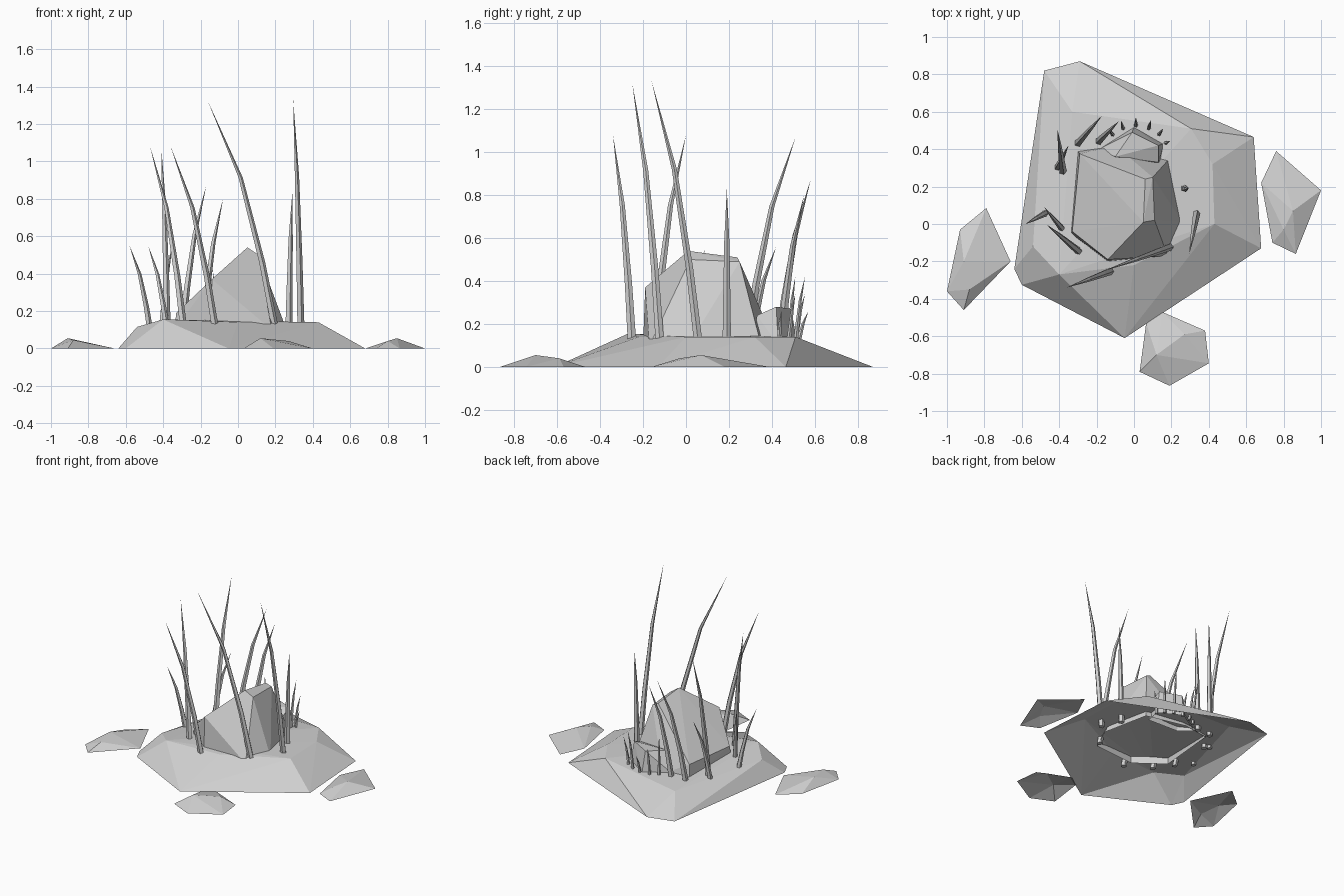
import bpy
import bmesh
import math
from mathutils import Vector

cube = bpy.data.objects.get("Cube")
if cube:
    bpy.data.objects.remove(cube, do_unlink=True)

grey = bpy.data.materials.new("stone_grey")
grey.use_nodes = True
colour = (0.64, 0.64, 0.64, 1.0)
grey.diffuse_color = colour
grey.node_tree.nodes["Principled BSDF"].inputs["Base Color"].default_value = colour


def finish(name, bm):
    mesh = bpy.data.meshes.new(name)
    bm.to_mesh(mesh)
    bm.free()
    mesh.materials.append(grey)
    obj = bpy.data.objects.new(name, mesh)
    bpy.context.scene.collection.objects.link(obj)
    return obj


def rock(name, outline, floor, crown):
    """Faceted rock: hull of a flat outline and crown points, open underneath."""
    bm = bmesh.new()
    for x, y in outline:
        bm.verts.new((x, y, floor))
    for point in crown:
        bm.verts.new(point)
    hull = bmesh.ops.convex_hull(bm, input=bm.verts[:])
    spare = {g for key in ("geom_interior", "geom_unused") for g in hull[key]
             if isinstance(g, bmesh.types.BMVert)}
    bmesh.ops.delete(bm, geom=list(spare), context="VERTS")
    bmesh.ops.recalc_face_normals(bm, faces=bm.faces[:])
    bm.normal_update()
    bottom = [f for f in bm.faces if all(abs(v.co.z - floor) < 1e-5 for v in f.verts)]
    bmesh.ops.delete(bm, geom=bottom, context="FACES")
    return finish(name, bm)


def reed(name, base, tip, height, radius=0.021, sides=5):
    """Tapered stalk that leans more and more towards its tip."""
    start = Vector((*base, 0.09))
    lean = Vector((*tip, height)) - start
    # Height share, lean share and thickness share of each ring
    stations = ((0, 0, 1), (0.3, 0.2, 0.85), (0.67, 0.52, 0.6))
    bm = bmesh.new()
    rings = []
    for up, out, thick in stations:
        centre = start + Vector((lean.x * out, lean.y * out, lean.z * up))
        ring = []
        for i in range(sides):
            a = math.tau * i / sides
            offset = Vector((math.cos(a), math.sin(a), 0)) * radius * thick
            ring.append(bm.verts.new(centre + offset))
        rings.append(ring)
    point = bm.verts.new(start + lean)
    bm.faces.new(rings[0][::-1])
    for i in range(sides):
        j = (i + 1) % sides
        for low, high in zip(rings, rings[1:]):
            bm.faces.new((low[i], low[j], high[j], high[i]))
        bm.faces.new((rings[-1][i], rings[-1][j], point))
    return finish(name, bm)


# Broad mound with a flat top
rock("mound",
     [(-0.48, 0.82), (-0.29, 0.87), (0.64, 0.465), (0.68, -0.13),
      (-0.05, -0.61), (-0.6, -0.325), (-0.64, -0.24)], 0,
     [(-0.54, -0.12, 0.115), (-0.4, -0.27, 0.155), (0, -0.22, 0.14),
      (0.43, 0, 0.14), (0.42, 0.32, 0.14), (0.305, 0.51, 0.14), (-0.33, 0.6, 0.1)])

# Large slanted boulder
rock("boulder",
     [(-0.34, -0.05), (-0.3, 0.39), (-0.1, 0.42), (0.19, 0.35),
      (0.26, 0.01), (0.18, -0.17), (-0.14, -0.2)], 0.1,
     [(0.05, 0.01, 0.54), (0.06, 0.24, 0.51), (0.11, 0.02, 0.5), (0.1, 0.25, 0.49),
      (-0.33, -0.04, 0.19), (-0.29, 0.375, 0.2), (-0.14, -0.19, 0.37)])

# Small boulder behind it
rock("small_boulder",
     [(-0.19, 0.4), (0, 0.52), (0.16, 0.43), (0.14, 0.32), (-0.1, 0.33)], 0.1,
     [(-0.1, 0.36, 0.25), (-0.01, 0.49, 0.27), (0.13, 0.42, 0.28), (0.13, 0.33, 0.24)])

# Flat stones around the mound
rock("right_stone",
     [(-1, -0.36), (-0.91, -0.46), (-0.66, -0.2), (-0.79, 0.085), (-0.93, -0.03)], 0,
     [(-0.91, -0.2, 0.055), (-0.88, -0.35, 0.045)])
rock("left_stone",
     [(0.76, 0.39), (1, 0.18), (0.865, -0.16), (0.74, -0.1), (0.68, 0.22)], 0,
     [(0.85, 0.07, 0.055), (0.8, -0.03, 0.04)])
rock("front_stone",
     [(0.15, -0.47), (0.38, -0.57), (0.4, -0.745), (0.19, -0.865),
      (0.03, -0.79), (0.065, -0.53)], 0,
     [(0.12, -0.7, 0.055), (0.27, -0.59, 0.04)])

# Tall reeds: base, tip, tip height
tall = [
    ((0.2, -0.12), (-0.16, -0.25), 1.32),
    ((0.335, 0.06), (0.295, -0.16), 1.33),
    ((-0.12, -0.25), (-0.36, -0.34), 1.08),
    ((-0.38, 0.28), (-0.41, 0.51), 1.07),
    ((-0.29, -0.15), (-0.47, 0), 1.08),
    ((0.27, 0.19), (0.29, 0.19), 0.83),
    ((-0.3, 0.43), (-0.17, 0.58), 0.87),
    ((-0.19, 0.44), (-0.08, 0.55), 0.8),
]
for n, (base, tip, height) in enumerate(tall, 1):
    reed(f"tall_reed_{n}", base, tip, height)

# Shorter reeds on the right side
short = [
    ((-0.47, 0.06), (-0.58, 0), 0.55),
    ((-0.38, -0.03), (-0.48, 0.09), 0.55),
    ((-0.41, 0.3), (-0.35, 0.42), 0.56),
]
for n, (base, tip, height) in enumerate(short, 1):
    reed(f"short_reed_{n}", base, tip, height, 0.018)

# Sprouts in an arc behind the small boulder
for n in range(6):
    a = math.radians(15 + 25 * n)
    base = (0.01 + 0.16 * math.cos(a), 0.4 + 0.12 * math.sin(a))
    tip = (base[0] + 0.03 * math.cos(a), base[1] + 0.05 * math.sin(a))
    reed(f"sprout_{n + 1}", base, tip, 0.26 + 0.08 * (n % 3), 0.012)
